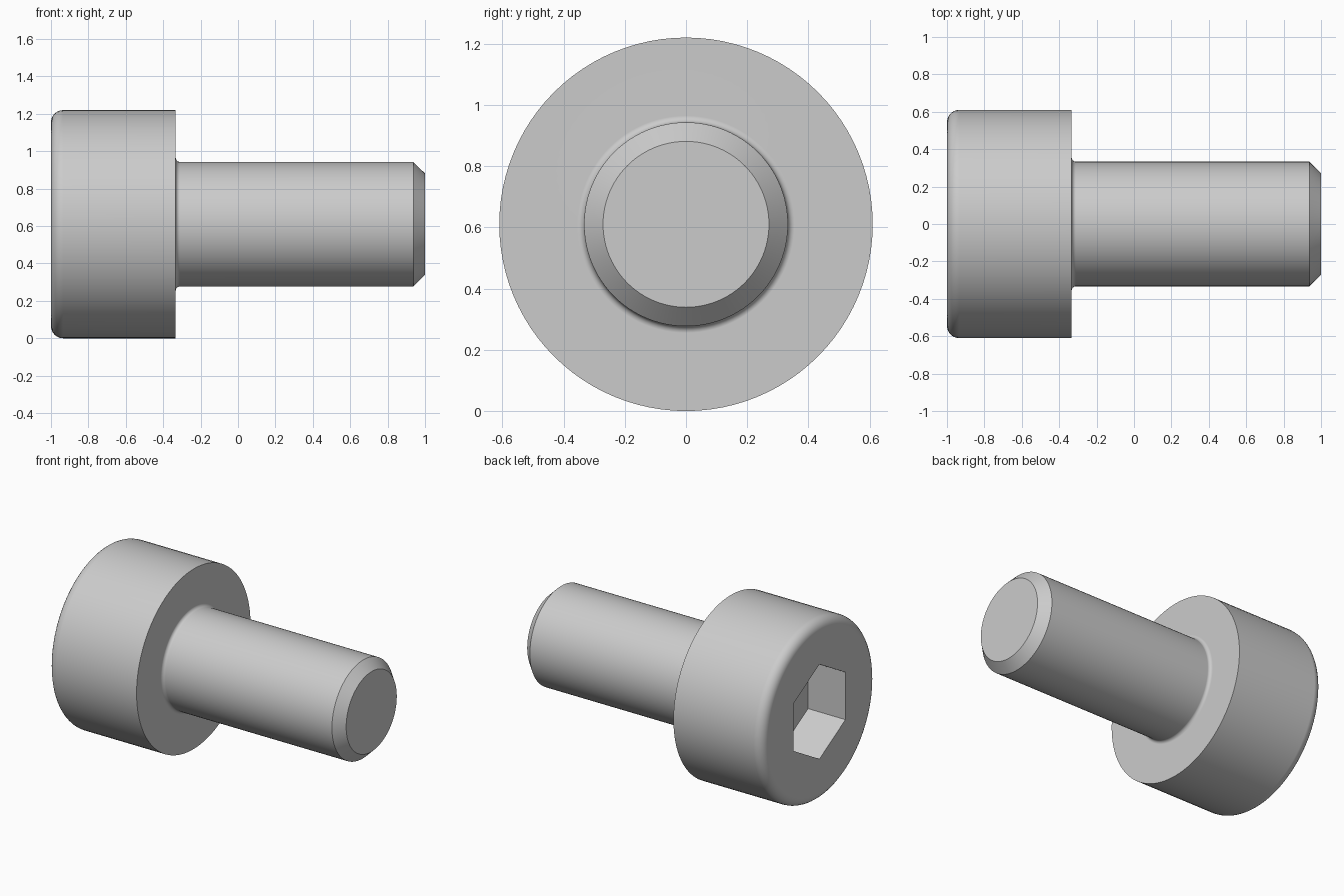
import bpy, bmesh
from math import sin, cos, pi, radians
from mathutils import Vector, Matrix

if "Cube" in bpy.data.objects:
    bpy.data.objects.remove(bpy.data.objects["Cube"])

HEAD_R, SHANK_R = 0.61, 0.333
SEAT_X = -0.333           # underside of the head
SEGMENTS = 96
HEX_R, HEX_DEPTH = 0.3208, 0.28


def arc(cx, cr, radius, start, end, steps=6):
    """Points (x, r) along a circular arc, angles in degrees."""
    angles = [radians(start + (end - start) * i / steps) for i in range(steps + 1)]
    return [(cx + radius * cos(a), cr + radius * sin(a)) for a in angles]


def new_object(name, bm):
    bmesh.ops.recalc_face_normals(bm, faces=bm.faces)
    mesh = bpy.data.meshes.new(name)
    bm.to_mesh(mesh)
    bm.free()
    obj = bpy.data.objects.new(name, mesh)
    bpy.context.collection.objects.link(obj)
    return obj


# Screw body: half profile revolved about the x axis
profile = arc(-0.935, HEAD_R - 0.065, 0.065, 180, 90)            # rounded head rim
profile += [(SEAT_X, HEAD_R)]                                    # head underside
profile += arc(SEAT_X + 0.022, SHANK_R + 0.022, 0.022, 180, 270, 4)  # neck fillet
profile += [(0.937, SHANK_R), (1.0, 0.271)]                      # chamfered tip

bm = bmesh.new()
rings = []
for x, r in profile:
    rings.append([bm.verts.new((x, r * cos(2 * pi * i / SEGMENTS), HEAD_R + r * sin(2 * pi * i / SEGMENTS)))
                  for i in range(SEGMENTS)])
for a, b in zip(rings, rings[1:]):
    for i in range(SEGMENTS):
        j = (i + 1) % SEGMENTS
        bm.faces.new((a[i], a[j], b[j], b[i]))
bm.faces.new(rings[0])
bm.faces.new(rings[-1])
screw = new_object("socket_head_screw", bm)

# Hexagonal socket cutter, corners pointing up and down
bm = bmesh.new()
bmesh.ops.create_cone(bm, cap_ends=True, segments=6, radius1=HEX_R, radius2=HEX_R, depth=2 * HEX_DEPTH)
top = max(bm.verts, key=lambda v: v.co.y).co
turn = 0 if abs(top.x) < 0.01 else radians(30)
bm.transform(Matrix.Translation((-1, 0, HEAD_R)) @ Matrix(((0, 0, 1, 0), (1, 0, 0, 0), (0, 1, 0, 0), (0, 0, 0, 1)))
             @ Matrix.Rotation(turn, 4, 'Z'))
cutter = new_object("hex_socket_cutter", bm)
cutter.hide_render = True

# Cut the socket, then drop the cutter
bpy.context.view_layer.objects.active = screw
screw.select_set(True)
cut = screw.modifiers.new("hex_socket", 'BOOLEAN')
cut.operation = 'DIFFERENCE'
cut.solver = 'EXACT'
cut.object = cutter
bpy.ops.object.modifier_apply(modifier=cut.name)
bpy.data.objects.remove(cutter, do_unlink=True)

# Smooth round surfaces, crisp edges, flat end faces
bpy.ops.object.shade_smooth_by_angle(angle=radians(30))
normals = screw.modifiers.new("flat_caps", 'WEIGHTED_NORMAL')
normals.keep_sharp = True
